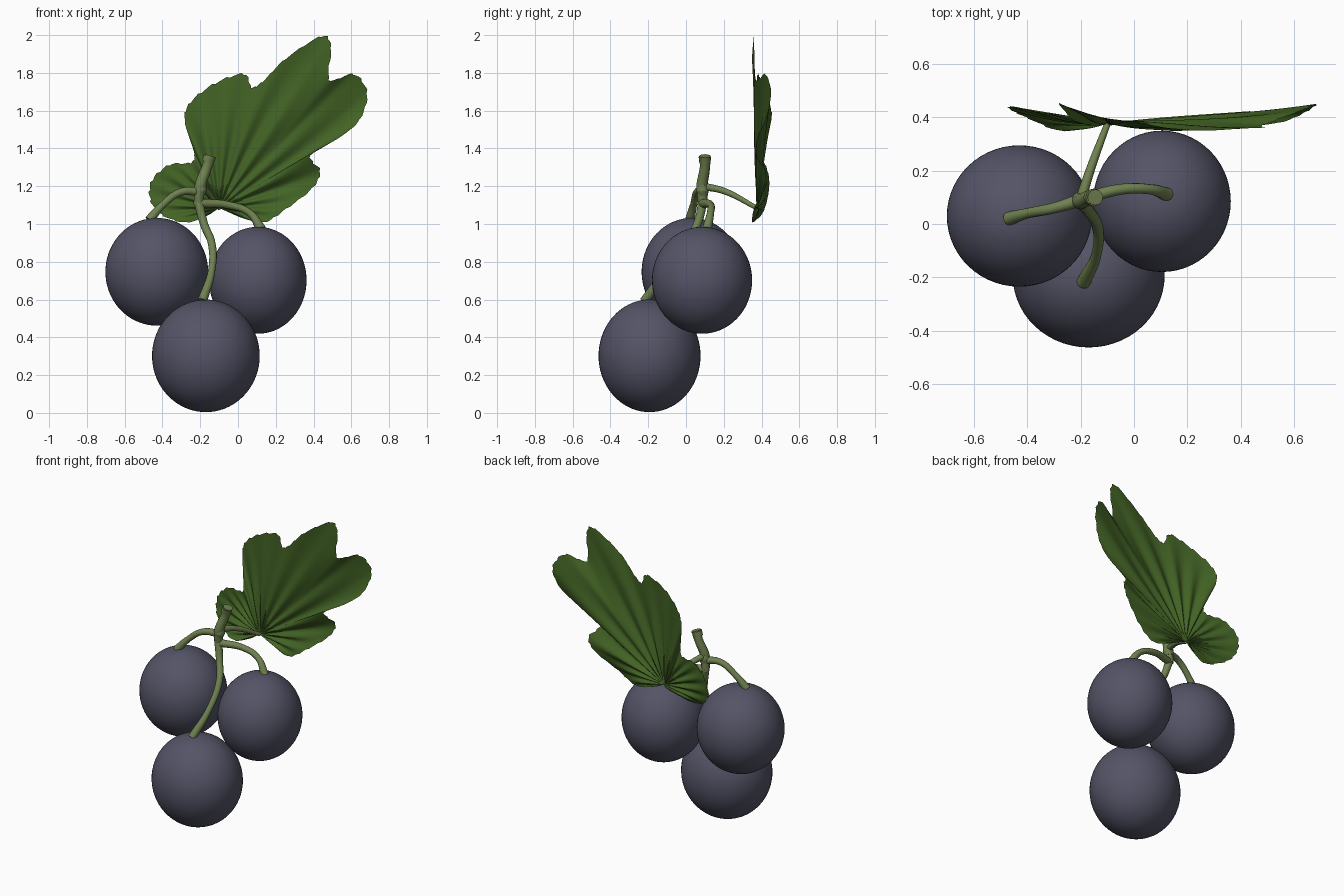
import bpy, bmesh, math
from mathutils import Vector

cube = bpy.data.objects.get("Cube")
if cube:
    bpy.data.objects.remove(cube, do_unlink=True)


def material(name, rgb):
    mat = bpy.data.materials.new(name)
    mat.use_nodes = True
    mat.diffuse_color = (*rgb, 1)
    bsdf = next(n for n in mat.node_tree.nodes if n.type == 'BSDF_PRINCIPLED')
    bsdf.inputs["Base Color"].default_value = (*rgb, 1)
    bsdf.inputs["Roughness"].default_value = 0.6
    return mat


berry_mat = material("dusky purple", (0.088, 0.088, 0.135))
stem_mat = material("olive green", (0.16, 0.22, 0.08))
leaf_mat = material("leaf green", (0.055, 0.125, 0.018))


def select_only(obj):
    bpy.ops.object.select_all(action='DESELECT')
    obj.select_set(True)
    bpy.context.view_layer.objects.active = obj


def berry(name, center, radii):
    """Smooth, slightly elongated berry."""
    bpy.ops.mesh.primitive_uv_sphere_add(segments=56, ring_count=36, radius=1)
    obj = bpy.context.object
    obj.name = name
    for v in obj.data.vertices:
        v.co = Vector(a * b for a, b in zip(v.co, radii)) + Vector(center)
    obj.data.materials.append(berry_mat)
    bpy.ops.object.shade_smooth()


def stem(name, points, widths):
    """Round tapered tube through the points, turned into a mesh."""
    curve = bpy.data.curves.new(name, 'CURVE')
    curve.dimensions = '3D'
    curve.bevel_depth = 0.01
    curve.bevel_resolution = 4
    curve.resolution_u = 8
    curve.use_fill_caps = True
    spline = curve.splines.new('BEZIER')
    spline.bezier_points.add(len(points) - 1)
    for bp, co, w in zip(spline.bezier_points, points, widths):
        bp.co = co
        bp.radius = w
        bp.handle_left_type = bp.handle_right_type = 'AUTO'
    curve.materials.append(stem_mat)
    obj = bpy.data.objects.new(name, curve)
    bpy.context.collection.objects.link(obj)
    select_only(obj)
    bpy.ops.object.convert(target='MESH')
    bpy.ops.object.shade_smooth_by_angle(angle=math.radians(50))


# Berries
berry("right_berry", (-0.43, 0.03, 0.747), (0.272, 0.265, 0.285))
berry("left_berry", (0.105, 0.085, 0.702), (0.258, 0.265, 0.283))
berry("front_berry", (-0.17, -0.193, 0.302), (0.285, 0.27, 0.298))

# Stems
stem("main_stem",
     [(-0.145, 0.1, 1.36), (-0.165, 0.1, 1.3), (-0.2, 0.085, 1.2), (-0.21, 0.09, 1.1)],
     [3, 2.7, 3, 2.5])
stem("front_berry_stem",
     [(-0.21, 0.09, 1.12), (-0.18, 0.06, 1), (-0.14, 0, 0.9),
      (-0.14, -0.11, 0.75), (-0.19, -0.22, 0.59)],
     [2.5, 2.2, 2.1, 1.9, 2.6])
stem("right_berry_stem",
     [(-0.2, 0.09, 1.17), (-0.3, 0.06, 1.17), (-0.4, 0.04, 1.1), (-0.47, 0.02, 1.02)],
     [2.4, 2, 1.9, 2.6])
stem("left_berry_stem",
     [(-0.2, 0.09, 1.11), (-0.05, 0.13, 1.1), (0.06, 0.13, 1.06), (0.125, 0.11, 0.97)],
     [2.4, 2, 1.9, 2.6])
stem("leaf_stalk",
     [(-0.2, 0.09, 1.2), (-0.165, 0.2, 1.175), (-0.1, 0.375, 1.085)],
     [2, 1.7, 1.2])
# Knobs where the stems branch and at the cut tip
stem("branch_node", [(-0.195, 0.09, 1.21), (-0.2, 0.088, 1.18), (-0.205, 0.09, 1.15)],
     [2.8, 3.4, 2.6])
stem("cut_tip", [(-0.162, 0.1, 1.325), (-0.15, 0.1, 1.355)], [3, 3.3])

# Lobed leaf: rim as (x, y, z) around the stalk joint
base = Vector((-0.1, 0.378, 1.085))
rim = [Vector(p) for p in [
    (-0.15, 0.37, 1.05), (-0.27, 0.35, 1.01), (-0.4, 0.4, 1.05), (-0.46, 0.43, 1.13),
    (-0.45, 0.44, 1.23), (-0.36, 0.42, 1.31), (-0.25, 0.4, 1.32), (-0.23, 0.39, 1.37),
    (-0.28, 0.45, 1.54), (-0.25, 0.44, 1.64), (-0.12, 0.4, 1.74), (0.03, 0.38, 1.79),
    (0.07, 0.37, 1.72), (0.13, 0.36, 1.75), (0.25, 0.35, 1.87), (0.44, 0.36, 1.99),
    (0.49, 0.36, 1.93), (0.48, 0.37, 1.76), (0.61, 0.42, 1.79), (0.68, 0.45, 1.69),
    (0.64, 0.42, 1.55), (0.54, 0.38, 1.46), (0.38, 0.37, 1.36), (0.43, 0.42, 1.28),
    (0.39, 0.41, 1.19), (0.25, 0.36, 1.08), (0.13, 0.35, 1.01), (0, 0.37, 1.04)]]


def smooth_rim(points, steps):
    """Open Catmull-Rom curve with a finely toothed edge."""
    ext = [points[0]] + points + [points[-1]]
    out = []
    for i in range(len(points) - 1):
        a, b, c, d = ext[i:i + 4]
        for s in range(steps):
            t = s / steps
            p = (2 * b + (c - a) * t + (2 * a - 5 * b + 4 * c - d) * t ** 2
                 + (3 * b - a - 3 * c + d) * t ** 3) / 2
            tooth = 0.01 * (s % 4) / 3
            out.append(p + (p - base).normalized() * tooth)
    return out + [points[-1]]


edge = smooth_rim(rim, 8)
RINGS = 14
bm = bmesh.new()
center = bm.verts.new(base)
previous = None
for k in range(1, RINGS + 1):
    t = k / RINGS
    ring = []
    for p in edge:
        co = base.lerp(p, t)
        # The sheet stays flat near the stalk, curls at the rim, and folds along the veins
        co.y = base.y + (p.y - base.y) * t ** 1.5
        angle = math.atan2(p.z - base.z, p.x - base.x)
        co.y += 0.011 * math.sin(24 * angle) * math.sin(math.pi * t ** 0.8)
        ring.append(bm.verts.new(co))
    for j in range(len(ring) - 1):
        if previous:
            bm.faces.new((previous[j], previous[j + 1], ring[j + 1], ring[j]))
        else:
            bm.faces.new((center, ring[j + 1], ring[j]))
    previous = ring
bmesh.ops.recalc_face_normals(bm, faces=bm.faces)
# Face the sheet towards the front
if sum(f.normal.y for f in bm.faces) > 0:
    bmesh.ops.reverse_faces(bm, faces=bm.faces)
mesh = bpy.data.meshes.new("leaf")
bm.to_mesh(mesh)
bm.free()
mesh.materials.append(leaf_mat)
leaf = bpy.data.objects.new("leaf", mesh)
bpy.context.collection.objects.link(leaf)
select_only(leaf)
bpy.ops.object.shade_smooth()
